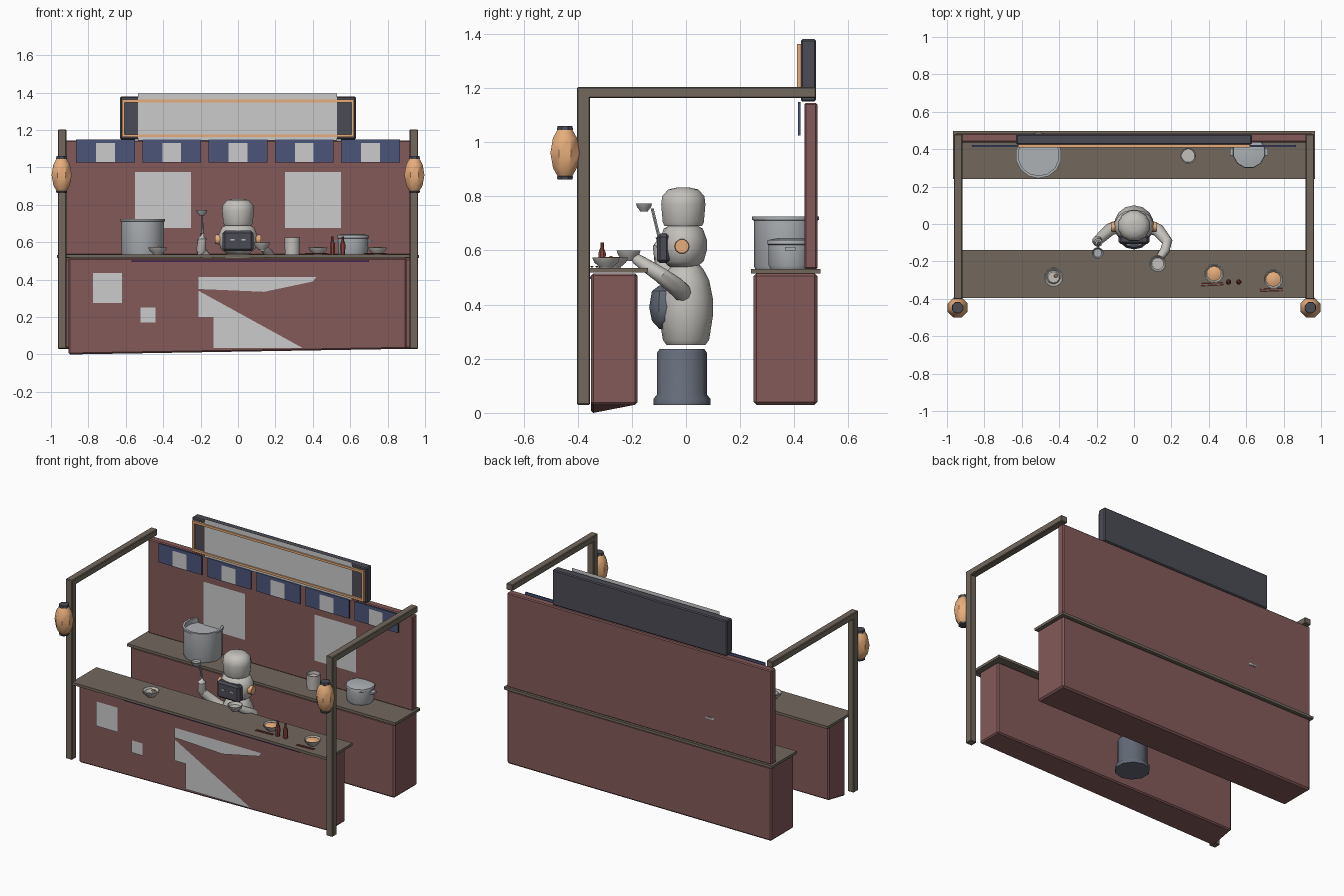
import bpy, bmesh, math
from mathutils import Vector

if "Cube" in bpy.data.objects:
    bpy.data.objects.remove(bpy.data.objects["Cube"])


def mat(name, r, g, b):
    m = bpy.data.materials.new(name)
    m.diffuse_color = (r, g, b, 1)
    m.use_nodes = True
    m.node_tree.nodes["Principled BSDF"].inputs["Base Color"].default_value = m.diffuse_color
    return m


MAROON = mat("maroon_paint", 0.23, 0.10, 0.10)
WOOD = mat("dark_wood", 0.17, 0.14, 0.11)
NAVY = mat("navy_cloth", 0.07, 0.09, 0.19)
CHAR = mat("charcoal", 0.07, 0.07, 0.09)
ORANGE = mat("orange", 0.80, 0.42, 0.20)
STEEL = mat("steel", 0.42, 0.44, 0.46)
SLATE = mat("slate", 0.13, 0.15, 0.19)
CREAM = mat("cream", 0.55, 0.53, 0.50)
RED = mat("sauce_red", 0.25, 0.06, 0.05)
PURPLE = mat("purple_trim", 0.12, 0.05, 0.25)


def finish(name, bm, material, smooth=False):
    bmesh.ops.recalc_face_normals(bm, faces=bm.faces)
    me = bpy.data.meshes.new(name)
    bm.to_mesh(me)
    bm.free()
    ob = bpy.data.objects.new(name, me)
    bpy.context.collection.objects.link(ob)
    if material:
        me.materials.append(material)
    if smooth:
        bpy.ops.object.select_all(action='DESELECT')
        ob.select_set(True)
        bpy.context.view_layer.objects.active = ob
        bpy.ops.object.shade_smooth_by_angle(angle=math.radians(40))
    return ob


def box(name, x, y, z, material, bevel=0.0):
    """Box from (min, max) ranges."""
    bm = bmesh.new()
    bmesh.ops.create_cube(bm, size=1)
    for v in bm.verts:
        v.co = [r[0] + (c + 0.5) * (r[1] - r[0]) for c, r in zip(v.co, (x, y, z))]
    if bevel:
        bmesh.ops.bevel(bm, geom=bm.edges[:], offset=bevel, segments=1, affect='EDGES')
    return finish(name, bm, material)


def lathe(name, loc, profile, sides, material, sy=1.0, smooth=True):
    """Revolve (radius, z) points about a vertical axis, ends capped."""
    bm = bmesh.new()
    rings = [[bm.verts.new((loc[0] + r * math.cos(2 * math.pi * (i + .5) / sides),
                            loc[1] + sy * r * math.sin(2 * math.pi * (i + .5) / sides),
                            loc[2] + z)) for i in range(sides)] for r, z in profile]
    for a, b in zip(rings, rings[1:]):
        for i in range(sides):
            j = (i + 1) % sides
            bm.faces.new((a[i], a[j], b[j], b[i]))
    bm.faces.new(rings[0])
    bm.faces.new(rings[-1])
    return finish(name, bm, material, smooth)


def tube(name, pts, radii, sides, material):
    """Round limb through points with a radius at each."""
    bm = bmesh.new()
    pts = [Vector(p) for p in pts]
    rings = []
    for k, p in enumerate(pts):
        d = (pts[min(k + 1, len(pts) - 1)] - pts[max(k - 1, 0)]).normalized()
        q = d.to_track_quat('Z', 'Y')
        rings.append([bm.verts.new(p + q @ Vector((radii[k] * math.cos(2 * math.pi * i / sides),
                                                   radii[k] * math.sin(2 * math.pi * i / sides), 0)))
                      for i in range(sides)])
    for a, b in zip(rings, rings[1:]):
        for i in range(sides):
            j = (i + 1) % sides
            bm.faces.new((a[i], a[j], b[j], b[i]))
    bm.faces.new(rings[0])
    bm.faces.new(rings[-1])
    return finish(name, bm, material, True)


def panel(name, pts, y, material=None):
    """Flat sheet facing the front, from (x, z) points."""
    bm = bmesh.new()
    bm.faces.new([bm.verts.new((x, y, z)) for x, z in pts])
    me = finish(name, bm, material)
    return me


def rect(x0, x1, z0, z1):
    return [(x0, z0), (x1, z0), (x1, z1), (x0, z1)]


# Front counter, its lower front left corner sagging to the ground
counter = box("front_counter", (-.905, .90), (-.35, -.18), (.03, .515), MAROON, .008)
for v in counter.data.vertices:
    if v.co.z < .05 and v.co.y < -.3 and v.co.x < 0:
        v.co.z -= .03
box("front_countertop", (-.925, .925), (-.395, -.14), (.518, .535), WOOD)
box("counter_trim", (-.57, .70), (-.362, -.35), (.495, .503), PURPLE)

# Back counter and wall
box("back_counter", (-.955, .955), (.25, .485), (.03, .515), MAROON, .01)
box("back_countertop", (-.968, .968), (.24, .497), (.515, .532), WOOD)
box("back_wall", (-.955, .955), (.437, .485), (.53, 1.145), MAROON, .006)

# Posts, roof beams and lanterns on both sides
for s, side in ((-1, "left"), (1, "right")):
    xs = sorted((s * .917, s * .963))
    box(side + "_post", xs, (-.402, -.355), (.03, 1.20), WOOD, .004)
    box(side + "_beam", xs, (-.402, .48), (1.162, 1.203), WOOD, .004)
    L = (s * .943, -.447, 0)
    lathe(side + "_lantern", L, [(.03, .875), (.048, .905), (.058, .96), (.048, 1.015), (.03, 1.045)], 8, ORANGE)
    lathe(side + "_lantern_cap", L, [(.022, 1.035), (.032, 1.045), (.03, 1.06)], 8, CHAR)
    lathe(side + "_lantern_base", L, [(.03, .862), (.032, .872), (.022, .882)], 8, CHAR)

# Sign board with frame
box("sign_board", (-.63, .63), (.424, .48), (1.15, 1.38), CHAR, .006)
panel("sign_face", rect(-.535, .53, 1.145, 1.395), .418)
for n, z in (("bottom", 1.17), ("top", 1.355)):
    box("sign_frame_" + n, (-.62, .62), (.41, .424), (z - .007, z + .007), ORANGE)
for n, x in (("left", -.613), ("right", .613)):
    box("sign_frame_" + n, (x - .007, x + .007), (.41, .424), (1.17, 1.355), ORANGE)

# Hanging cloths with badges
for i in range(5):
    x = (i - 2) * .354
    box(f"cloth_{i}", (x - .157, x + .157), (.413, .423), (1.025, 1.148), NAVY)
    panel(f"cloth_badge_{i}", rect(x - .05, x + .05, 1.03, 1.13), .409)

# Posters on the wall and counter front
for s in (-1, 1):
    panel("wall_poster", rect(s * .4 - .15, s * .4 + .15, .675, .975), .431)
panel("large_sticker", rect(-.775, -.62, .275, .435), -.357)
panel("small_sticker", rect(-.52, -.44, .17, .25), -.357)
panel("counter_banner_upper", [(-.21, .35), (.14, .335), (.40, .39), (.42, .415), (-.21, .415)], -.357)
panel("counter_banner_lower", [(-.21, .20), (-.13, .20), (-.13, .035), (.345, .035), (-.21, .34)], -.357)

# Stool
lathe("stool", (0, -.015, 0), [(.105, .03), (.105, .052), (.092, .068), (.092, .222), (.083, .235)], 10, SLATE)

# Cook: body, apron, head, hat, face and ears
lathe("body", (0, 0, 0), [(.075, .25), (.09, .27), (.105, .36), (.105, .42), (.09, .49), (.068, .53), (.05, .55)],
      14, CREAM, .95)
lathe("apron", (0, -.085, 0), [(.02, .31), (.06, .34), (.075, .39), (.06, .45), (.02, .47)], 10, SLATE, .68)
lathe("head", (0, -.01, 0), [(.06, .538), (.092, .56), (.106, .60), (.106, .64), (.088, .68), (.06, .694)],
      14, CREAM, .82)
lathe("hat", (0, -.01, 0), [(.075, .69), (.082, .705), (.088, .77), (.084, .80), (.06, .825), (.025, .832)],
      12, CREAM, .96)
box("face_screen", (-.082, .082), (-.108, -.06), (.553, .662), CHAR, .012)
for s in (-1, 1):
    tube("ear", [(s * .085, -.015, .615), (s * .122, -.015, .615)], [.029, .026], 10, ORANGE)
    box("eye", (s * .03 - .01, s * .03 + .01), (-.111, -.107), (.61, .618), CREAM)

# Arms, held bowl and ladle
tube("right_arm", [(.075, -.01, .44), (.13, -.035, .465), (.178, -.095, .51), (.165, -.14, .54), (.135, -.185, .57)],
     [.035, .035, .029, .025, .02], 10, CREAM)
tube("left_upper_arm", [(-.075, -.01, .44), (-.13, -.03, .465), (-.195, -.09, .55)], [.035, .034, .027], 10, CREAM)
tube("left_forearm", [(-.195, -.085, .535), (-.197, -.09, .56), (-.192, -.1, .62), (-.192, -.1, .648)],
     [.022, .027, .023, .014], 10, CREAM)
tube("ladle_handle", [(-.19, -.095, .63), (-.193, -.125, .755)], [.006, .006], 6, STEEL)
BOWL = [(.45, 0), (.5, .12), (.85, .5), (1, .95), (.9, .95), (.7, .6)]


def bowl(name, loc, r, h, material=CREAM):
    lathe(name, loc, [(a * r, b * h) for a, b in BOWL], 12, material)


bowl("ladle_bowl", (-.194, -.155, .743), .031, .032, STEEL)
bowl("held_bowl", (.127, -.212, .56), .046, .042)

# Bowls of food, with chopsticks in front of two of them
for i, (x, y) in enumerate(((-.43, -.285), (.428, -.265), (.745, -.295))):
    bowl(f"bowl_{i}", (x, y, .535), .053, .04)
    if i:
        lathe(f"food_{i}", (x, y, .555), [(.04, 0), (.04, .012), (.02, .02)], 10, ORANGE)
        for k in (0, 1):
            tube(f"chopstick_{i}_{k}", [(x - .07, y - .055 - .012 * k, .54), (x + .05, y - .05 - .012 * k, .54)],
                 [.003, .003], 5, RED)
    else:
        lathe("food_0", (x, y, .555), [(.04, 0), (.03, .014)], 10, CREAM)
        lathe("garnish", (x + .012, y + .008, .565), [(.012, 0), (.006, .014)], 8, ORANGE)

# Sauce bottles
for x in (.505, .56):
    lathe("sauce_bottle", (x, -.31, .535), [(.014, 0), (.015, .055), (.007, .075), (.007, .095)], 8, RED)

# Pots and cup on the back counter
lathe("stock_pot", (-.51, .368, .53), [(.112, 0), (.117, .012), (.117, .18), (.124, .183), (.124, .195),
                                       (.110, .195), (.110, .165)], 14, STEEL)
lathe("small_pot", (.615, .385, .53), [(.075, 0), (.083, .015), (.083, .09), (.088, .093), (.086, .108),
                                       (.05, .115)], 12, STEEL)
lathe("cup", (.29, .365, .53), [(.04, 0), (.044, .095), (.038, .095), (.036, .075)], 12, CREAM)
for s in (-1, 1):
    box("pot_handle", (.615 + s * .09 - .012, .615 + s * .09 + .012), (.365, .405), (.60, .612), STEEL)
